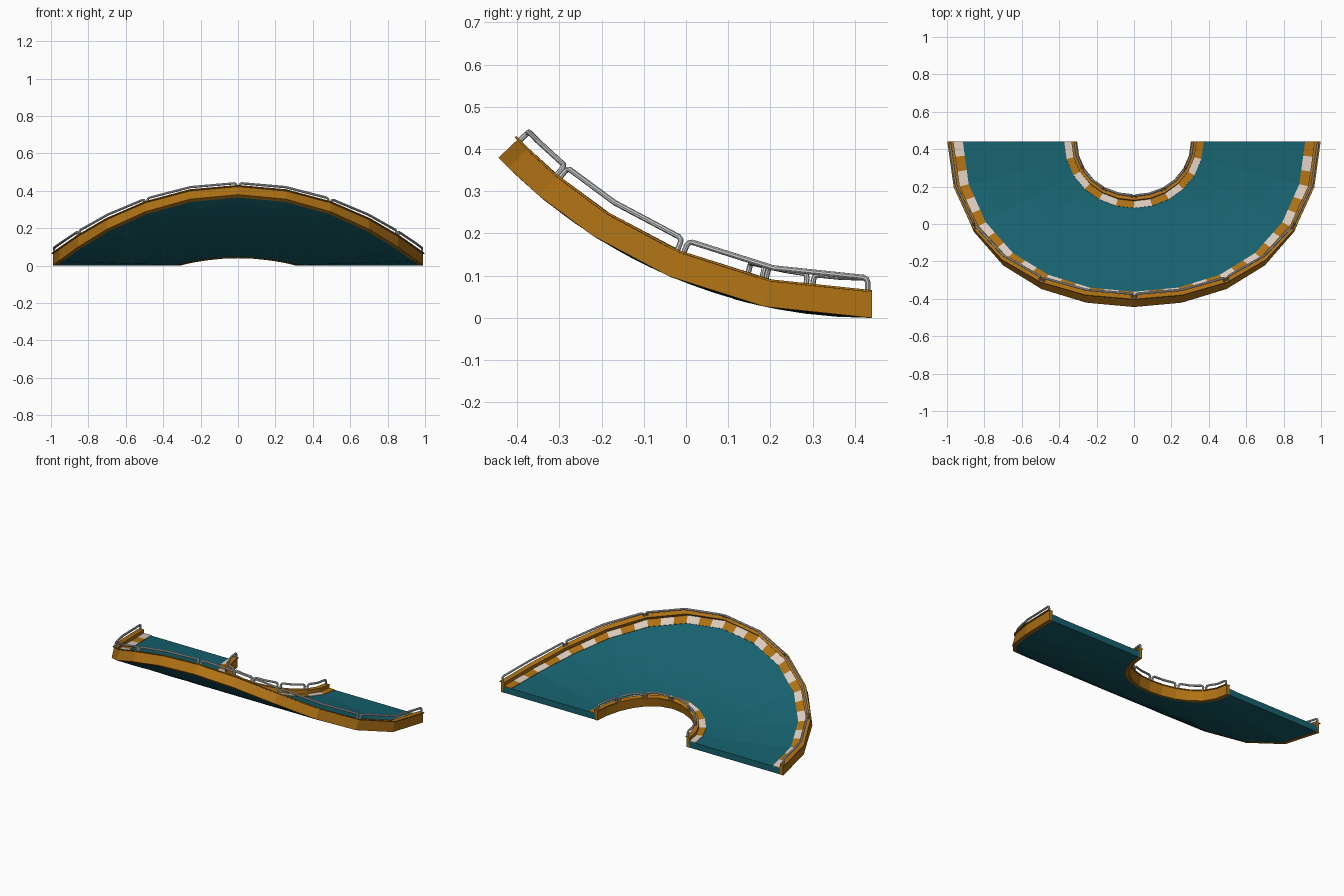
import bpy
import bmesh
import math
from mathutils import Vector

if "Cube" in bpy.data.objects:
    bpy.data.objects.remove(bpy.data.objects["Cube"])

SEG = 12            # facets around the half ring
BEND_R = 1.219      # radius of the upward bend
BACK_Y = 0.44       # straight open edge of the half ring


def material(name, rgb):
    m = bpy.data.materials.new(name)
    m.diffuse_color = (*rgb, 1)
    m.use_nodes = True
    m.node_tree.nodes["Principled BSDF"].inputs["Base Color"].default_value = m.diffuse_color
    return m


TEAL = material("teal", (0.008, 0.12, 0.155))
ORANGE = material("orange", (0.42, 0.165, 0.007))
CREAM = material("cream", (0.72, 0.6, 0.52))


def bent(r, k, z):
    """Flat half-ring point at facet corner k, bent upward toward the front."""
    a = math.pi * k / SEG
    t = r * math.sin(a) / BEND_R
    return Vector((-r * math.cos(a),
                   BACK_Y - (BEND_R - z) * math.sin(t),
                   BEND_R - (BEND_R - z) * math.cos(t)))


def place(r, u, z):
    """Point on the faceted ring; u runs from 0 to SEG."""
    k = min(int(u), SEG - 1)
    return bent(r, k, z).lerp(bent(r, k + 1, z), u - k)


def ring(name, profile, stations, mats, stripes=False):
    """Sweep a closed (radius, height) profile around the half ring."""
    bm = bmesh.new()
    rows = [[bm.verts.new(place(r, u, z)) for r, z in profile] for u in stations]
    n = len(profile)
    for i in range(len(rows) - 1):
        for j in range(n):
            f = bm.faces.new((rows[i][j], rows[i][(j + 1) % n],
                              rows[i + 1][(j + 1) % n], rows[i + 1][j]))
            f.material_index = i % 2 if stripes else 0
    bm.faces.new(rows[0])
    f = bm.faces.new(rows[-1])
    f.material_index = len(mats) - 1
    bmesh.ops.recalc_face_normals(bm, faces=bm.faces)
    me = bpy.data.meshes.new(name)
    bm.to_mesh(me)
    bm.free()
    for m in mats:
        me.materials.append(m)
    ob = bpy.data.objects.new(name, me)
    bpy.context.collection.objects.link(ob)
    return ob


def box(r0, r1, z0, z1):
    return [(r0, z0), (r1, z0), (r1, z1), (r0, z1)]


def rails(name, r, inset):
    """Six bent pipe hoops, each spanning two facets."""
    cu = bpy.data.curves.new(name, 'CURVE')
    cu.dimensions = '3D'
    cu.bevel_depth = 0.0065
    cu.bevel_resolution = 2
    cu.use_fill_caps = True
    low, top, c = 0.06, 0.094, 0.011
    d = c / (r * math.pi / SEG)     # corner rounding expressed in facets
    half = [(inset, low), (inset, top - c), (inset + d * 0.3, top - c * 0.3),
            (inset + d, top)]
    for k in range(0, SEG, 2):
        path = [(k + u, z) for u, z in half] + [(k + 1, top)]
        path += [(k + 2 - u, z) for u, z in reversed(half)]
        sp = cu.splines.new('POLY')
        sp.points.add(len(path) - 1)
        for p, (u, z) in zip(sp.points, path):
            p.co = (*place(r, u, z), 1)
    ob = bpy.data.objects.new(name, cu)
    bpy.context.collection.objects.link(ob)
    bpy.ops.object.select_all(action='DESELECT')
    ob.select_set(True)
    bpy.context.view_layer.objects.active = ob
    bpy.ops.object.convert(target='MESH')
    bpy.ops.object.shade_smooth_by_angle()


corners = list(range(SEG + 1))

# Banked road deck, subdivided across so the bend reads as a curve
STEPS = 10
radii = [0.325 + (0.975 - 0.325) * i / STEPS for i in range(STEPS + 1)]
ring("road_deck", [(r, 0.001) for r in radii] + [(r, 0.04) for r in reversed(radii)],
     corners, [TEAL])

# Side walls with a thin projecting cap strip
ring("outer_wall", box(0.967, 0.989, 0.0, 0.063), corners, [ORANGE])
ring("inner_wall", box(0.311, 0.333, 0.0, 0.063), corners, [ORANGE])
ring("outer_wall_cap", box(0.965, 0.998, 0.061, 0.066), corners, [ORANGE])
ring("inner_wall_cap", box(0.304, 0.335, 0.061, 0.066), corners, [ORANGE])

# Striped curbs
ring("outer_curb", box(0.915, 0.968, 0.039, 0.043),
     [i / 3 for i in range(3 * SEG + 1)], [CREAM, ORANGE], True)
ring("inner_curb", box(0.332, 0.373, 0.039, 0.043), corners, [CREAM, ORANGE], True)

# Guard rails
rails("outer_guard_rail", 0.985, 0.04)
rails("inner_guard_rail", 0.315, 0.12)
